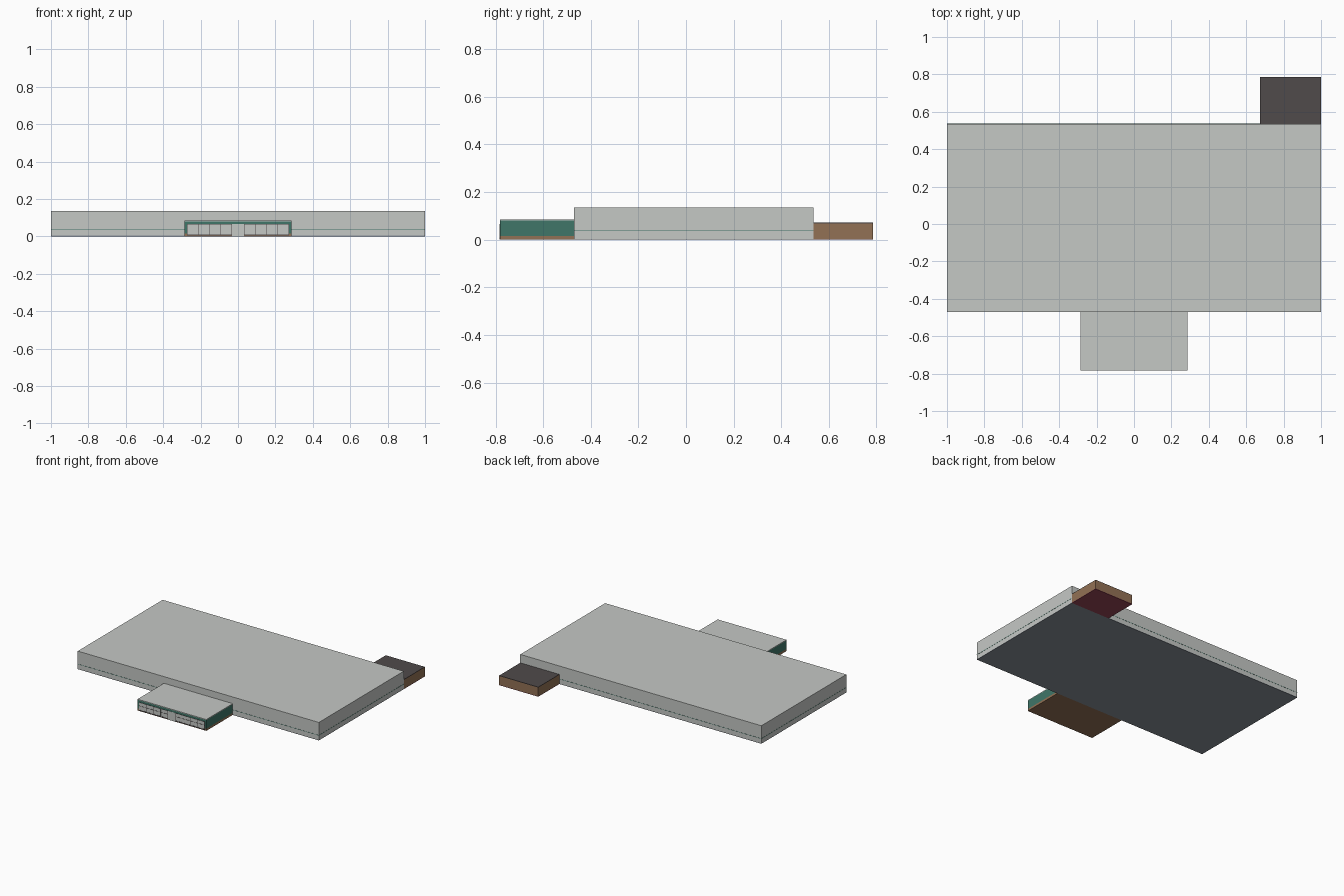
import bpy

cube = bpy.data.objects.get("Cube")
if cube:
    bpy.data.objects.remove(cube, do_unlink=True)


def material(name, rgb):
    mat = bpy.data.materials.new(name)
    mat.use_nodes = True
    color = (*rgb, 1)
    mat.diffuse_color = color
    mat.node_tree.nodes["Principled BSDF"].inputs["Base Color"].default_value = color
    return mat


light_grey = material("light grey", (0.56, 0.58, 0.56))
teal = material("teal", (0.05, 0.18, 0.14))
brown = material("brown", (0.29, 0.165, 0.09))
charcoal = material("charcoal", (0.08, 0.07, 0.07))
slate = material("slate", (0.25, 0.28, 0.32))
maroon = material("maroon", (0.30, 0.06, 0.09))


def box(name, mat, x, y, z):
    """Box from a low and high value on each axis."""
    corners = [(a, b, c) for a in x for b in y for c in z]
    faces = [(0, 1, 3, 2), (4, 6, 7, 5), (0, 4, 5, 1),
             (2, 3, 7, 6), (0, 2, 6, 4), (1, 5, 7, 3)]
    mesh = bpy.data.meshes.new(name)
    mesh.from_pydata(corners, [], faces)
    mesh.materials.append(mat)
    obj = bpy.data.objects.new(name, mesh)
    bpy.context.collection.objects.link(obj)
    return obj


# Main hall with its foundation and a thin painted band
front, back = -0.47, 0.535
box("hall_foundation", slate, (-0.999, 0.999), (front, back), (0, 0.004))
box("hall_walls", light_grey, (-0.999, 0.999), (front, back), (0.004, 0.135))
box("hall_band", teal, (-1, 1), (front - 0.001, back + 0.001), (0.037, 0.0395))

# Entrance block
half, face = 0.285, -0.782
box("entrance_base", brown, (-half, half), (face, front), (0, 0.016))
box("entrance_walls", teal, (-half, half), (face, front), (0.016, 0.08))
box("entrance_roof", light_grey, (-half, half), (face, front), (0.08, 0.085))

# Central doorway pier
box("doorway_panel", light_grey, (-0.032, 0.032), (face - 0.001, face), (0, 0.066))

# Window bands on both sides of the doorway
inner, outer, low, high = 0.032, 0.273, 0.01, 0.066
columns, bar = 4, 0.0025
for side, s in (("left", 1), ("right", -1)):
    def strip(name, mat, a, b, z, depth):
        box(f"{side}_{name}", mat, sorted((s * a, s * b)), (face - depth, face), z)

    strip("window_panes", light_grey, inner, outer, (low, high), 0.001)
    strip("window_sill", charcoal, inner, outer, (0.004, low), 0.002)
    strip("window_rail", charcoal, inner, outer, (0.038, 0.0405), 0.002)
    strip("window_head", charcoal, inner, outer, (high - bar, high), 0.002)
    for i in range(columns + 1):
        pos = inner + (outer - inner - bar) * i / columns
        strip(f"window_mullion_{i}", charcoal, pos, pos + bar, (low, high), 0.002)

# Rear annex
ax, ay = (0.675, 0.999), (back, 0.785)
box("annex_floor", maroon, ax, ay, (0, 0.004))
box("annex_walls", brown, ax, ay, (0.004, 0.069))
box("annex_roof", charcoal, ax, ay, (0.069, 0.072))
